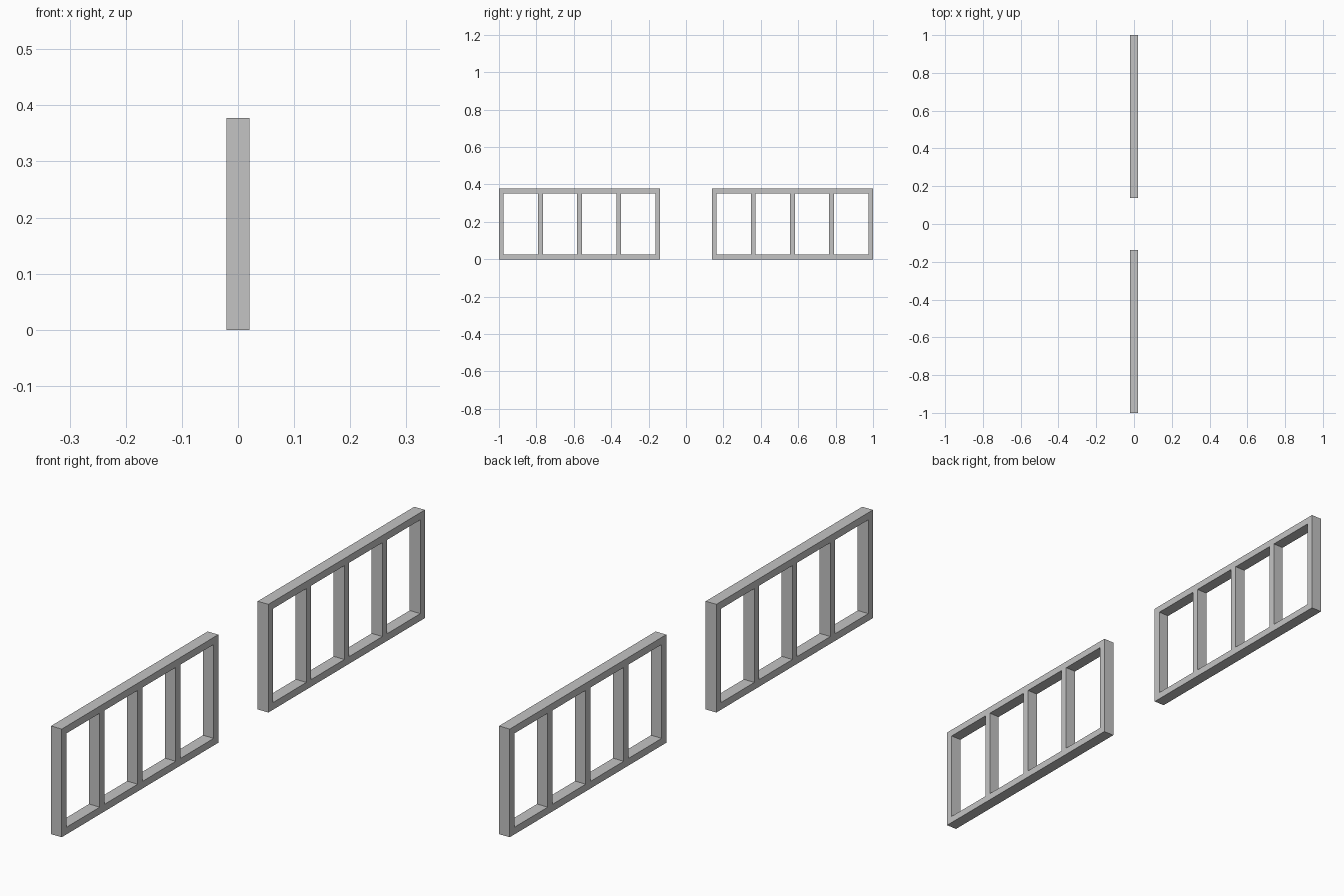
import bpy

cube = bpy.data.objects.get("Cube")
if cube:
    bpy.data.objects.remove(cube, do_unlink=True)

# Overall sizes
DEPTH = 0.041       # thickness along x
HEIGHT = 0.377
BAR = 0.025         # width of every rail and post
INNER, OUTER = 0.138, 1.0
BAYS = 4

grey = bpy.data.materials.new("light_grey")
grey.use_nodes = True
colour = (0.55, 0.55, 0.55, 1)
grey.diffuse_color = colour
grey.node_tree.nodes["Principled BSDF"].inputs["Base Color"].default_value = colour


def bar(name, y, z, length, height):
    """Flat-faced box centred on x = 0."""
    bpy.ops.mesh.primitive_cube_add(size=1, location=(0, y, z))
    obj = bpy.context.object
    obj.name = name
    obj.scale = (DEPTH, length, height)
    bpy.ops.object.transform_apply(location=False, rotation=False, scale=True)
    obj.data.materials.append(grey)


def frame(label, side):
    """Ladder-like frame: two long rails with evenly spaced posts between."""
    length = OUTER - INNER
    middle = side * (INNER + OUTER) / 2
    bar(label + "_bottom_rail", middle, BAR / 2, length, BAR)
    bar(label + "_top_rail", middle, HEIGHT - BAR / 2, length, BAR)
    step = (length - BAR) / BAYS
    for i in range(BAYS + 1):
        y = middle - length / 2 + BAR / 2 + i * step
        bar(f"{label}_post_{i + 1}", y, HEIGHT / 2, BAR, HEIGHT - 2 * BAR)


# Front and back frames, with a gap between them
frame("front_frame", -1)
frame("back_frame", 1)
